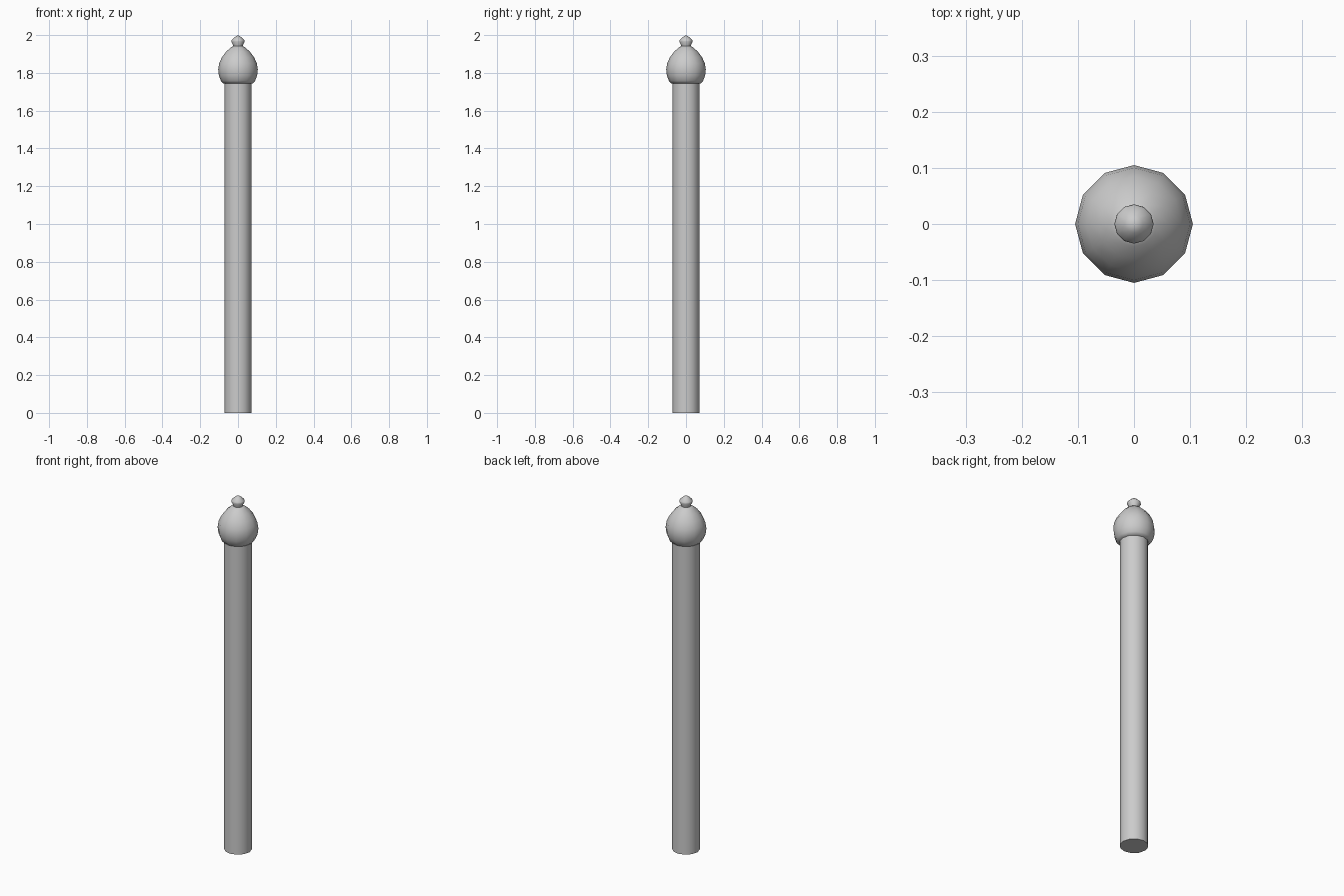
import bpy, bmesh, math

cube = bpy.data.objects.get("Cube")
if cube:
    bpy.data.objects.remove(cube, do_unlink=True)

SIDES = 12

grey = bpy.data.materials.new("plain_grey")
grey.use_nodes = True
colour = (0.6, 0.6, 0.6, 1)
grey.diffuse_color = colour
grey.node_tree.nodes["Principled BSDF"].inputs["Base Color"].default_value = colour


def turned(name, profile, angle):
    """Turn a (radius, height) profile round the z axis."""
    bm = bmesh.new()
    rings = []
    for r, z in profile:
        if r == 0:
            rings.append([bm.verts.new((0, 0, z))] * SIDES)
        else:
            rings.append([bm.verts.new((r * math.cos(2 * math.pi * i / SIDES),
                                        r * math.sin(2 * math.pi * i / SIDES), z))
                          for i in range(SIDES)])
    for low, high in zip(rings, rings[1:]):
        for i in range(SIDES):
            j = (i + 1) % SIDES
            corners = list(dict.fromkeys((low[i], low[j], high[j], high[i])))
            bm.faces.new(corners)
    bmesh.ops.recalc_face_normals(bm, faces=bm.faces)
    mesh = bpy.data.meshes.new(name)
    bm.to_mesh(mesh)
    bm.free()
    mesh.materials.append(grey)
    obj = bpy.data.objects.new(name, mesh)
    bpy.context.collection.objects.link(obj)
    bpy.ops.object.select_all(action='DESELECT')
    obj.select_set(True)
    bpy.context.view_layer.objects.active = obj
    bpy.ops.object.shade_smooth_by_angle(angle=math.radians(angle))
    return obj


# Straight round post
turned("post", [(0, 0), (0.072, 0), (0.072, 1.75), (0, 1.75)], 40)

# Onion-shaped knob
turned("knob", [(0, 1.745), (0.078, 1.745), (0.09, 1.757), (0.101, 1.785),
                (0.105, 1.818), (0.1, 1.85), (0.085, 1.883), (0.063, 1.912),
                (0.04, 1.933), (0.026, 1.942), (0, 1.942)], 50)

# Small pointed tip
turned("tip", [(0, 1.938), (0.025, 1.938), (0.026, 1.948), (0.035, 1.966),
               (0.033, 1.974), (0.016, 1.99), (0, 2.0)], 50)
